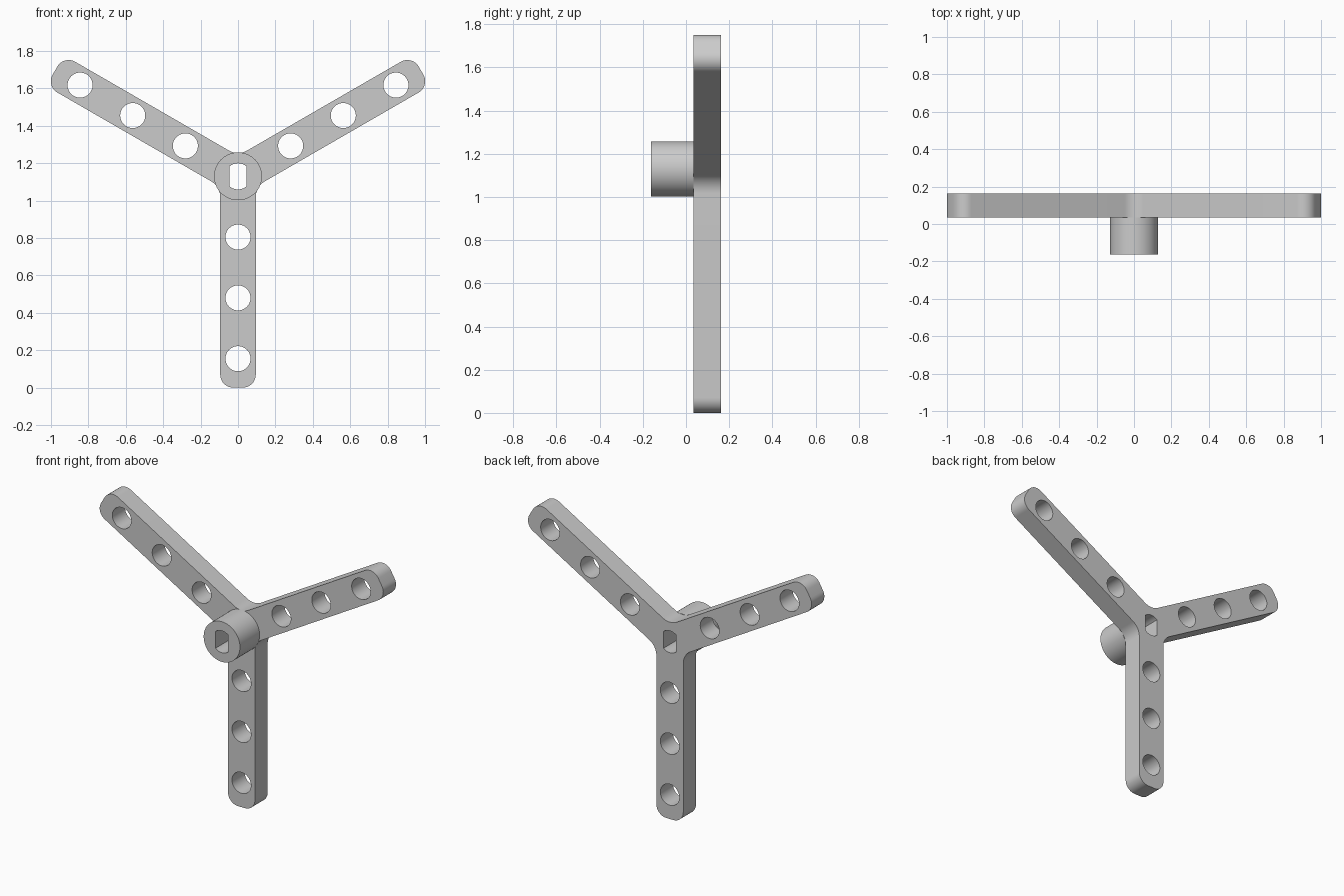
import bpy
import bmesh
from math import sin, cos, pi, radians, acos
from mathutils import Vector, Matrix

if "Cube" in bpy.data.objects:
    bpy.data.objects.remove(bpy.data.objects["Cube"], do_unlink=True)

HUB_Z = 1.13          # height of the hub axis
ARM_LENGTH = 1.13
HALF_WIDTH = 0.095
FRONT, MIDDLE, BACK = -0.163, 0.035, 0.163

grey = bpy.data.materials.new("plain_grey")
grey.use_nodes = True
COLOUR = (0.6, 0.6, 0.6, 1)
grey.diffuse_color = COLOUR
grey.node_tree.nodes["Principled BSDF"].inputs["Base Color"].default_value = COLOUR


def arc(centre, radius, start, end, steps):
    return [centre + radius * Vector((cos(a), sin(a)))
            for a in (start + (end - start) * i / steps for i in range(steps + 1))]


def circle(centre, radius, steps=48):
    return arc(centre, radius, 0, 2 * pi, steps)[:-1]


def fillet(corners, steps=10):
    """Round each (point, radius) corner of a closed outline."""
    outline = []
    for i, (p, r) in enumerate(corners):
        a = (corners[i - 1][0] - p).normalized()
        b = (corners[(i + 1) % len(corners)][0] - p).normalized()
        half = a.angle(b) / 2
        centre = p + (a + b).normalized() * r / sin(half)
        start = p + a * r / (sin(half) / cos(half)) - centre
        end = p + b * r / (sin(half) / cos(half)) - centre
        sweep = start.angle_signed(end)     # clockwise positive
        outline += [centre + Matrix.Rotation(-sweep * k / steps, 2) @ start
                    for k in range(steps + 1)]
    return outline


def extrude_profile(name, loops, y0, y1):
    """Solid between y0 and y1 from an outer loop and its hole loops."""
    bm = bmesh.new()
    edges = []
    for loop in loops:
        verts = [bm.verts.new((p.x, y0, p.y + HUB_Z)) for p in loop]
        edges += [bm.edges.new((v, verts[i - 1])) for i, v in enumerate(verts)]
    bmesh.ops.triangle_fill(bm, use_beauty=True, edges=edges, normal=(0, -1, 0))
    result = bmesh.ops.extrude_face_region(bm, geom=bm.faces[:], use_keep_orig=True)
    moved = [g for g in result["geom"] if isinstance(g, bmesh.types.BMVert)]
    bmesh.ops.translate(bm, verts=moved, vec=(0, y1 - y0, 0))
    bmesh.ops.recalc_face_normals(bm, faces=bm.faces[:])
    mesh = bpy.data.meshes.new(name)
    bm.to_mesh(mesh)
    bm.free()
    mesh.materials.append(grey)
    obj = bpy.data.objects.new(name, mesh)
    bpy.context.collection.objects.link(obj)
    bpy.ops.object.select_all(action="DESELECT")
    obj.select_set(True)
    bpy.context.view_layer.objects.active = obj
    bpy.ops.object.shade_smooth_by_angle(angle=radians(30))
    return obj


# Shaft slot: a circle with two flat sides
origin = Vector((0, 0))
SLOT_RADIUS, SLOT_HALF = 0.07, 0.045
flat = acos(SLOT_HALF / SLOT_RADIUS)
slot = (arc(origin, SLOT_RADIUS, flat, pi - flat, 12)
        + arc(origin, SLOT_RADIUS, pi + flat, 2 * pi - flat, 12))

# Three arms: rounded tips, filleted inner corners, three holes each
corners, holes = [], []
for i in range(3):
    angle = -pi / 2 + i * 2 * pi / 3
    along = Vector((cos(angle), sin(angle)))
    side = Vector((-along.y, along.x)) * HALF_WIDTH
    tip = along * ARM_LENGTH
    crotch_angle = angle + pi / 3
    crotch = Vector((cos(crotch_angle), sin(crotch_angle))) * HALF_WIDTH / sin(pi / 3)
    corners += [(tip - side, 0.07), (tip + side, 0.07), (crotch, 0.1)]
    holes += [circle(along * 0.325 * n, 0.067) for n in (1, 2, 3)]

extrude_profile("three_arm_plate", [fillet(corners), slot] + holes, MIDDLE, BACK)

# Round hub standing out from the front
extrude_profile("hub", [circle(origin, 0.128, 64), slot], FRONT, MIDDLE)
